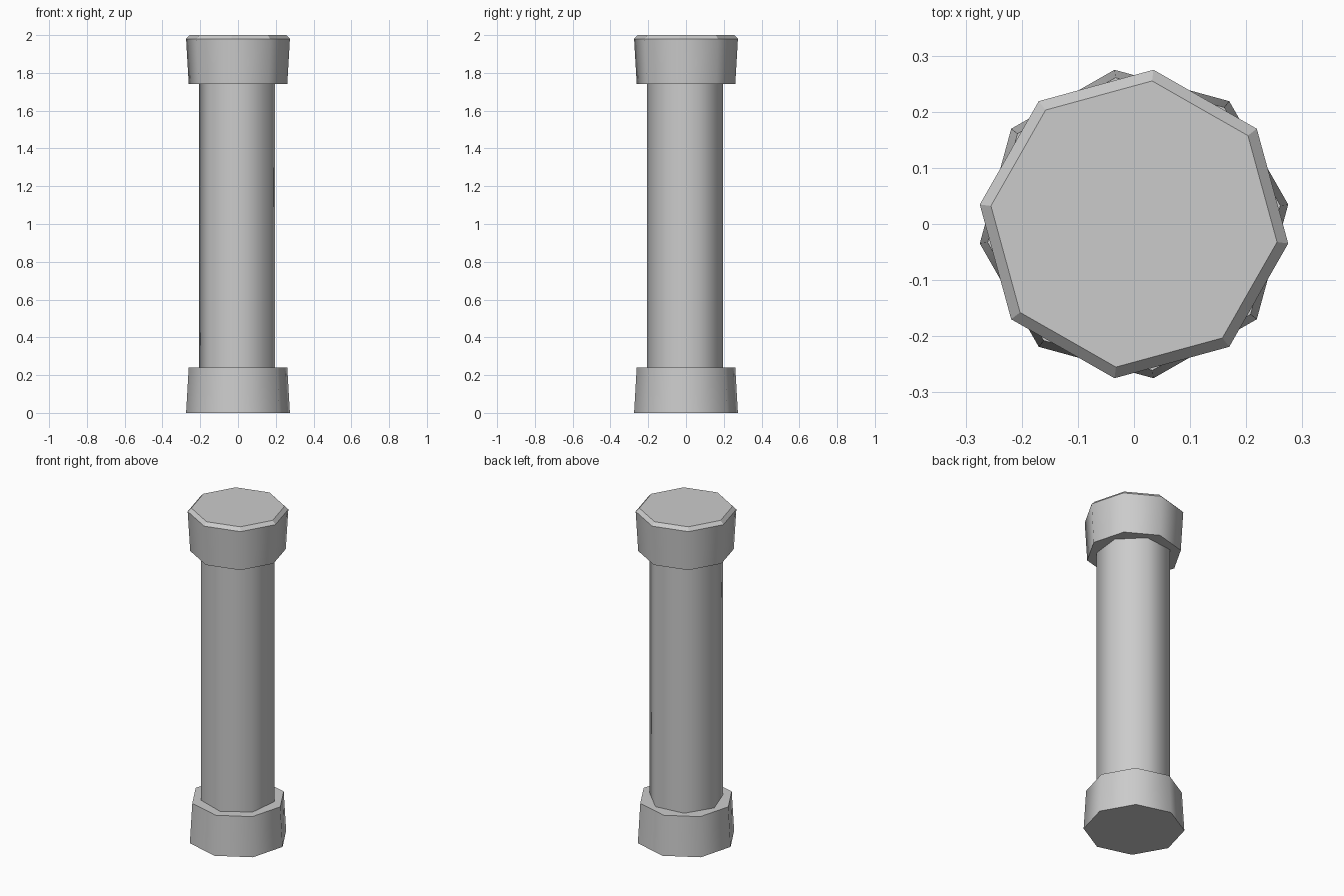
import bpy
import bmesh
from math import cos, sin, radians, tau

cube = bpy.data.objects.get("Cube")
if cube:
    bpy.data.objects.remove(cube, do_unlink=True)

GREY = (0.6, 0.6, 0.6, 1.0)
grey = bpy.data.materials.new("plain grey")
grey.use_nodes = True
grey.diffuse_color = GREY
grey.node_tree.nodes["Principled BSDF"].inputs["Base Color"].default_value = GREY


def lathe_prism(name, sides, turn, profile, smooth_bands):
    """Stack polygon rings from (radius, height) pairs; listed bands get smooth shading."""
    bm = bmesh.new()
    rings = []
    for r, z in profile:
        angles = [radians(turn) + tau * i / sides for i in range(sides)]
        rings.append([bm.verts.new((r * cos(a), r * sin(a), z)) for a in angles])
    bm.faces.new(rings[0][::-1])
    bm.faces.new(rings[-1])
    for band, (low, high) in enumerate(zip(rings, rings[1:])):
        for i in range(sides):
            j = (i + 1) % sides
            face = bm.faces.new((low[i], low[j], high[j], high[i]))
            face.smooth = band in smooth_bands
    # Keep the rims crisp where smooth sides meet flat faces
    for edge in bm.edges:
        edge.smooth = all(f.smooth for f in edge.link_faces)
    mesh = bpy.data.meshes.new(name)
    bm.to_mesh(mesh)
    bm.free()
    mesh.materials.append(grey)
    obj = bpy.data.objects.new(name, mesh)
    bpy.context.collection.objects.link(obj)
    return obj


# Tapered foot
lathe_prism("base_block", 8, 7.2, [(0.277, 0), (0.263, 0.24)], {0})
# Seven-sided shaft
lathe_prism("shaft", 7, 19.3, [(0.207, 0.2), (0.207, 1.78)], {0})
# Flared head with a chamfered top rim
lathe_prism("top_block", 8, -7.2, [(0.263, 1.74), (0.277, 1.98), (0.257, 2.0)], {0})
